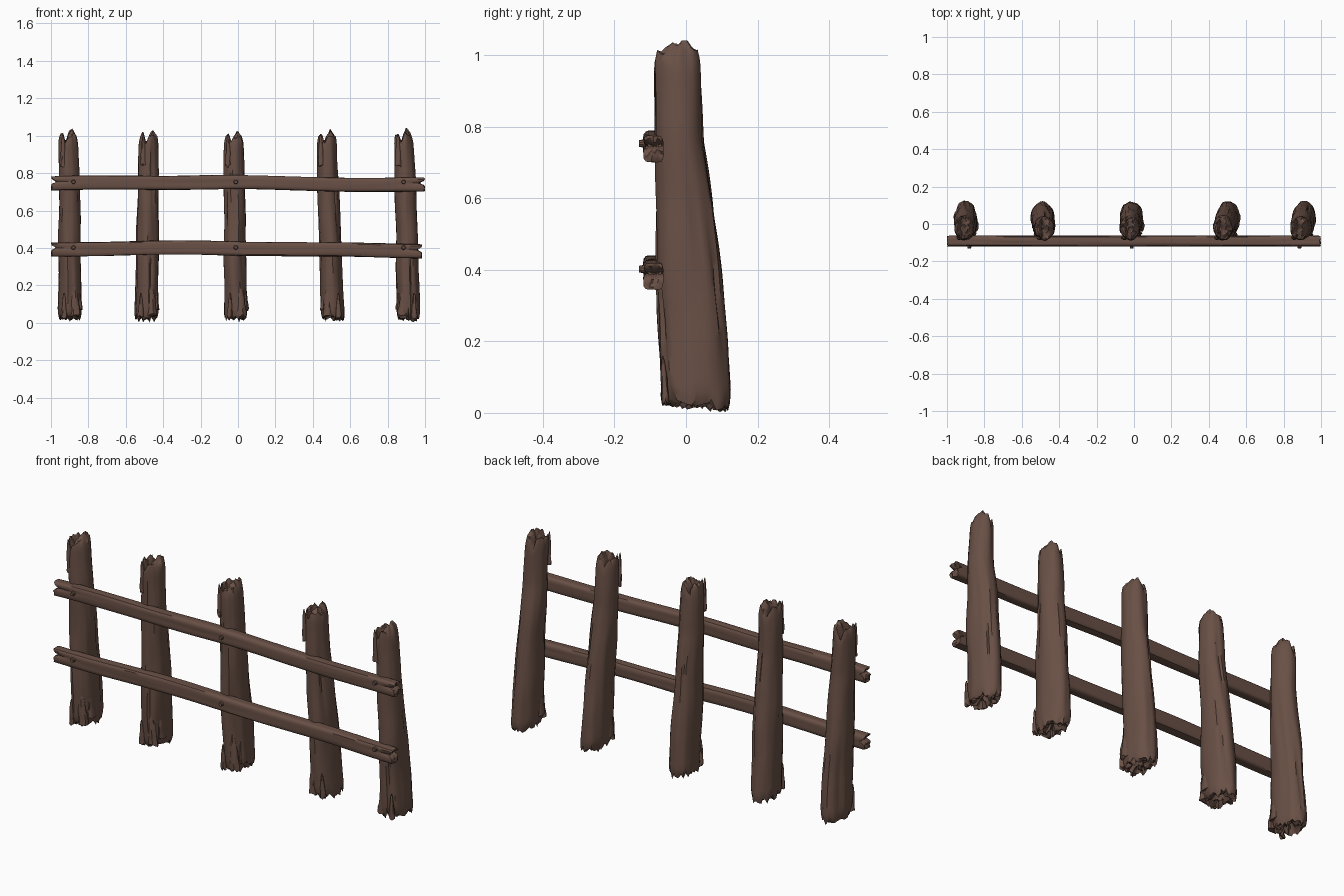
import bpy, bmesh, math, random
from mathutils import Vector, noise

cube = bpy.data.objects.get("Cube")
if cube:
    bpy.data.objects.remove(cube)
random.seed(4)

wood = bpy.data.materials.new("weathered_brown_wood")
wood.use_nodes = True
wood.diffuse_color = (0.14, 0.08, 0.06, 1)
wood.node_tree.nodes["Principled BSDF"].inputs["Base Color"].default_value = (0.14, 0.08, 0.06, 1)


def finish(bm, name, angle=40):
    bmesh.ops.recalc_face_normals(bm, faces=bm.faces)
    mesh = bpy.data.meshes.new(name)
    bm.to_mesh(mesh)
    bm.free()
    mesh.materials.append(wood)
    obj = bpy.data.objects.new(name, mesh)
    bpy.context.collection.objects.link(obj)
    bpy.ops.object.select_all(action='DESELECT')
    obj.select_set(True)
    bpy.context.view_layer.objects.active = obj
    bpy.ops.object.shade_smooth_by_angle(angle=math.radians(angle))
    return obj


def loft(name, shape, sides, steps, caps=(0.85, 0.62, 0.4, 0.2)):
    """Closed tube; shape(t, a, r) gives a point at length t, angle a, radius r."""
    bm = bmesh.new()
    path = [(0, r) for r in reversed(caps)]
    path += [(i / steps, 1) for i in range(steps + 1)]
    path += [(1, r) for r in caps]
    rings = [[bm.verts.new(shape(t, math.tau * k / sides, r)) for k in range(sides)]
             for t, r in path]
    for low, high in zip(rings, rings[1:]):
        for k in range(sides):
            n = (k + 1) % sides
            bm.faces.new((low[k], low[n], high[n], high[k]))
    for t, ring in ((0, rings[0]), (1, rings[-1])):
        tip = bm.verts.new(shape(t, 0, 0))
        for k in range(sides):
            bm.faces.new((ring[k], ring[(k + 1) % sides], tip))
    return finish(bm, name)


def curve(points, z):
    """Smooth interpolation through (height, value) pairs."""
    for (z0, v0), (z1, v1) in zip(points, points[1:]):
        if z <= z1:
            s = max(0, (z - z0) / (z1 - z0))
            return v0 + (v1 - v0) * s
    return points[-1][1]


def bump(x, centre, width):
    return math.exp(-((x - centre) / width) ** 2)


FRONT = [(0, -0.062), (0.2, -0.074), (0.4, -0.083), (0.75, -0.084), (1, -0.087)]
BACK = [(0, 0.125), (0.2, 0.115), (0.4, 0.096), (0.58, 0.076), (0.76, 0.047), (1, 0.036)]
HALF = [(0, 0.064), (0.2, 0.062), (0.5, 0.059), (0.8, 0.056), (1, 0.05)]


def make_post(name, foot, head, peak, seed):
    cracks = [(random.uniform(0, math.tau), random.uniform(0.2, 0.8)) for _ in range(5)]

    def shape(t, a, r):
        u, v = r * math.cos(a), r * math.sin(a)
        rough = noise.noise(Vector((u * 3, v * 3, seed)))
        # Splintered top with a tall ridge, a split and a lower shoulder
        top = 0.985 + peak * bump(u, 0.35, 0.4) * bump(v, 0.15, 0.9)
        top += 0.02 * bump(u, -0.75, 0.3) - 0.03 * bump(u, -0.3, 0.14) + 0.022 * rough
        top -= 0.022 * bump(r, 0, 0.4)
        # Ragged hollow foot
        bottom = 0.03 + 0.035 * noise.noise(Vector((u * 4, v * 4, seed + 9)))
        bottom += 0.03 * bump(r, 0, 0.5)
        bottom -= 0.01 * max(0, v)
        z = max(0.002, bottom) + (top - max(0.002, bottom)) * t
        # Uneven trunk with long cracks
        swell = 1 + 0.09 * noise.noise(Vector((math.cos(a) * 1.2, math.sin(a) * 1.2, z * 4 + seed)))
        swell += 0.05 * noise.noise(Vector((math.cos(a) * 4, math.sin(a) * 4, z * 3 + seed)))
        for angle, height in cracks:
            turn = abs((a - angle + 0.5 * (z - height) + math.pi) % math.tau - math.pi)
            swell -= 0.1 * bump(turn, 0, 0.13) * bump(z, height, 0.22)
        end = min(t, 1 - t)
        swell *= 1 - 0.1 * max(0, 1 - end / 0.03)
        front, back = curve(FRONT, z), curve(BACK, z)
        x = foot + (head - foot) * z + curve(HALF, z) * u * swell
        x += 0.006 * noise.noise(Vector((seed, 0, z * 4)))
        y = (front + back) / 2 + (back - front) / 2 * v * swell
        return Vector((x, y, z))

    loft(name, shape, 36, 44)


def make_flake(name, base, size, lean):
    """Bark sliver, broad at the foot and pointed at the top."""
    width, depth, height = size

    def shape(t, a, r):
        taper = (1 - t) ** 0.6 * 0.9 + 0.1
        jag = noise.noise(Vector((math.cos(a) * 2, t * 5, base[0] * 7)))
        taper *= 1 + 0.3 * jag
        return Vector((base[0] + width * r * math.cos(a) * taper + lean * t,
                       base[1] + depth * r * math.sin(a) * taper - 0.008 * t,
                       base[2] + height * t + (0.02 * jag if t < 0.1 else 0)))

    loft(name, shape, 10, 8, (0.5,))


# Posts, each with splintered bark around the foot and head
POSTS = [(-0.9, -0.905, 0.065), (-0.49, -0.475, 0.045), (-0.013, -0.022, 0.045),
         (0.507, 0.473, 0.05), (0.912, 0.886, 0.065)]
for i, (foot, head, peak) in enumerate(POSTS, 1):
    make_post(f"post_{i}", foot, head, peak, i * 5.3)
    side = -1 if i in (4, 5) else 1
    make_flake(f"foot_bark_wide_{i}", (foot + side * 0.03, -0.05, 0.04), (0.028, 0.02, 0.2), side * -0.01)
    make_flake(f"foot_bark_side_{i}", (foot + side * 0.056, -0.01, 0.07), (0.014, 0.03, 0.14), side * -0.008)
    make_flake(f"foot_bark_thin_{i}", (foot - side * 0.03, -0.057, 0.03), (0.016, 0.012, 0.13), 0)
    make_flake(f"head_bark_{i}", (head - 0.028, -0.072, 0.84), (0.018, 0.012, 0.17), -0.004)


def make_rail(name, left, right, height, seed):
    def shape(t, a, r):
        c, s = math.cos(a), math.sin(a)
        # Rounded plank section
        box = 1 / (abs(c) ** 5 + abs(s) ** 5) ** 0.2
        v, w = r * box * c, r * box * s
        x = left + (right - left) * t
        end = min(t, 1 - t)
        ragged = 0.018 * abs(noise.noise(Vector((v * 1.5, w * 2.5, seed + t * 8))))
        split = 0.03 * bump(w, 0.25, 0.22) if end == 0 else 0
        x += (1 if t < 0.5 else -1) * max(0, 1 - end / 0.03) * (ragged + split)
        sag = 0.008 * math.cos((x + 0.3) * 2.2) + 0.003 * math.sin(x * 7 + seed)
        grain = 1 + 0.07 * noise.noise(Vector((x * 3, c * 2, s * 2 + seed)))
        # Long split along the front near each end
        groove = 0.009 * bump(w, 0.25, 0.2) * max(0, 1 - end / 0.08) if v < 0 else 0
        return Vector((x, -0.091 + 0.028 * v * grain + groove, height + sag + 0.037 * w * grain))

    loft(name, shape, 28, 70, (0.8, 0.5, 0.25))


def make_nail(name, x, z):
    bm = bmesh.new()
    bmesh.ops.create_cone(bm, cap_ends=True, segments=10, radius1=0.013, radius2=0.009, depth=0.02)
    for vert in bm.verts:
        px, py, pz = vert.co
        vert.co = (x + px, -0.122 - pz, z + py)
    finish(bm, name, 30)


# Rails and the nails that hold them
for label, right, height in (("upper", 1.0, 0.743), ("lower", 0.985, 0.392)):
    make_rail(f"{label}_rail", -1.0, right, height, height * 10)
    for place, x in (("right", -0.88), ("middle", -0.012), ("left", 0.885)):
        make_nail(f"{label}_nail_{place}", x, height + 0.01)
